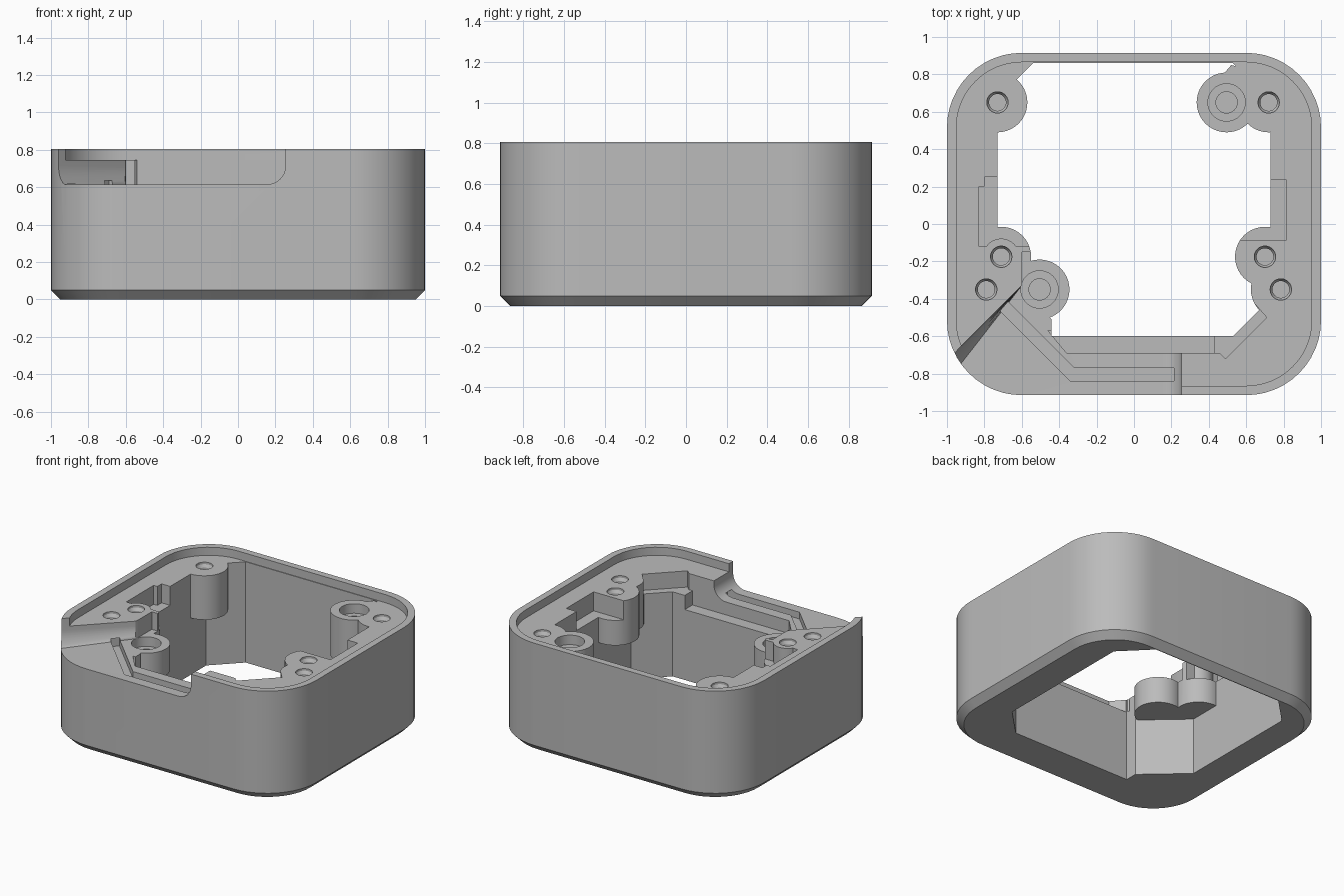
import bpy, bmesh, math

old = bpy.data.objects.get("Cube")
if old:
    bpy.data.objects.remove(old, do_unlink=True)

grey = bpy.data.materials.new("light_grey")
grey.use_nodes = True
grey.diffuse_color = (0.5, 0.5, 0.5, 1)
grey.node_tree.nodes["Principled BSDF"].inputs["Base Color"].default_value = (0.5, 0.5, 0.5, 1)

TOP, LEDGE, FLOOR, BOSS_BASE = 0.805, 0.745, 0.615, 0.42


def rounded(inset, steps=12):
    """Rounded rectangle outline, shrunk by inset."""
    pts = []
    for q, (sx, sy) in enumerate([(1, 1), (-1, 1), (-1, -1), (1, -1)]):
        for i in range(steps + 1):
            a = math.pi / 2 * (q + i / steps)
            r = 0.4 - inset
            pts.append((sx * 0.6 + r * math.cos(a), sy * 0.515 + r * math.sin(a)))
    return pts


def circle(x, y, r, n=40):
    return [(x + r * math.cos(2 * math.pi * i / n), y + r * math.sin(2 * math.pi * i / n))
            for i in range(n)]


def loft(name, layers, bevel_rule=None):
    """Solid from stacked (outline, z) layers, with optional rounded bottom edges."""
    bm = bmesh.new()
    rings = [[bm.verts.new((x, y, z)) for x, y in pts] for pts, z in layers]
    n = len(rings[0])
    bm.faces.new(rings[0][::-1])
    bm.faces.new(rings[-1])
    for lo, hi in zip(rings, rings[1:]):
        for i in range(n):
            j = (i + 1) % n
            bm.faces.new((lo[i], lo[j], hi[j], hi[i]))
    bmesh.ops.recalc_face_normals(bm, faces=bm.faces)
    if bevel_rule:
        z0 = layers[0][1]
        edges = [e for e in bm.edges
                 if all(abs(v.co.z - z0) < 1e-5 for v in e.verts) and bevel_rule(e)]
        bmesh.ops.bevel(bm, geom=edges, offset=0.1, segments=8, profile=0.5, affect='EDGES')
    me = bpy.data.meshes.new(name)
    bm.to_mesh(me)
    bm.free()
    ob = bpy.data.objects.new(name, me)
    me.materials.append(grey)
    bpy.context.collection.objects.link(ob)
    return ob


def prism(pts, z0, z1, **kw):
    return loft("tool", [(pts, z0), (pts, z1)], **kw)


def rect(x0, x1, y0, y1):
    return [(x0, y0), (x1, y0), (x1, y1), (x0, y1)]


def combine(tool, op='DIFFERENCE'):
    """Apply one solid to the housing and discard it."""
    tool.hide_render = True
    mod = housing.modifiers.new("bool", 'BOOLEAN')
    mod.operation, mod.solver, mod.object = op, 'EXACT', tool
    bpy.context.view_layer.objects.active = housing
    bpy.ops.object.modifier_apply(modifier=mod.name)
    bpy.data.objects.remove(tool, do_unlink=True)


# Outer block with chamfered base
housing = loft("housing", [(rounded(0.05), 0), (rounded(0), 0.05), (rounded(0), TOP)])

# Central through opening
combine(prism([(-0.44, -0.6), (0.53, -0.6), (0.73, -0.4), (0.73, 0.66), (0.53, 0.86),
               (-0.54, 0.86), (-0.73, 0.67), (-0.73, -0.25), (-0.44, -0.51)], -0.1, 1))

# Hanging screw bosses
bores = [(0.495, 0.65, LEDGE), (-0.505, -0.35, FLOOR)]
screws = [(-0.73, 0.65), (0.72, 0.65), (-0.71, -0.175), (-0.79, -0.35), (0.70, -0.175), (0.785, -0.35)]
for x, y in screws + [b[:2] for b in bores]:
    combine(prism(circle(x, y, 0.16), BOSS_BASE, 0.77), 'UNION')
# Gusset behind the rear bored boss
combine(prism([(0.46, 0.78), (0.6, 0.6), (0.7, 0.75), (0.56, 0.84), (0.52, 0.85)], BOSS_BASE, 0.77), 'UNION')

# Lid recess inside the rim
combine(prism(rounded(0.05), LEDGE, 1))

# Front cable notch with a diagonal end and rounded lower corners
notch = [(-1.1, -0.83), (-0.6, -0.33), (-0.6, -0.15), (-0.3, -0.15), (-0.3, -0.55),
         (0.255, -0.55), (0.255, -1.1), (-1.1, -1.1)]


def is_end(e):
    a, b = (v.co for v in e.verts)
    diagonal = abs(abs(a.x - b.x) - 0.5) < 0.01 and abs(abs(a.y - b.y) - 0.5) < 0.01
    return diagonal or min(a.x, b.x) > 0.25


combine(prism(notch, FLOOR, 1, bevel_rule=is_end))

# Panel groove in the notch floor
combine(prism([(-0.34, -0.84), (0.25, -0.84), (0.25, -0.77), (-0.32, -0.77), (-0.69, -0.4),
               (-0.73, -0.45)], FLOOR - 0.05, FLOOR + 0.02))
# Lowered inner lip of the front wall
combine(prism([(-0.36, -0.69), (0.43, -0.69), (0.43, -0.57), (-0.46, -0.57)], 0.52, 1))
# Corner pocket beside the lip
combine(prism([(0.42, -0.69), (0.46, -0.69), (0.49, -0.72), (0.71, -0.5), (0.64, -0.42), (0.42, -0.5)],
              FLOOR + 0.01, 1))

# Side pockets
combine(prism([(-0.83, -0.12), (-0.5, -0.12), (-0.5, 0.25), (-0.8, 0.25), (-0.8, 0.2), (-0.83, 0.2)],
              FLOOR - 0.01, 1))
combine(prism(rect(0.57, 0.815, -0.085, 0.235), FLOOR - 0.01, 1))
# Raised collar on the side screw boss
combine(prism(circle(-0.71, -0.175, 0.097), 0.5, LEDGE), 'UNION')

# Screw holes with a lead-in chamfer
for x, y in screws:
    combine(loft("tool", [(circle(x, y, 0.045), 0.5), (circle(x, y, 0.045), 0.71),
                          (circle(x, y, 0.057), 0.73), (circle(x, y, 0.057), 0.9)]))
# Counterbored holes
for x, y, z in bores:
    combine(prism(circle(x, y, 0.1), z - 0.07, 0.9))
    combine(prism(circle(x, y, 0.057), z - 0.15, 0.9))

bpy.ops.object.select_all(action='DESELECT')
housing.select_set(True)
bpy.context.view_layer.objects.active = housing
bpy.ops.object.shade_smooth_by_angle(angle=math.radians(30))
